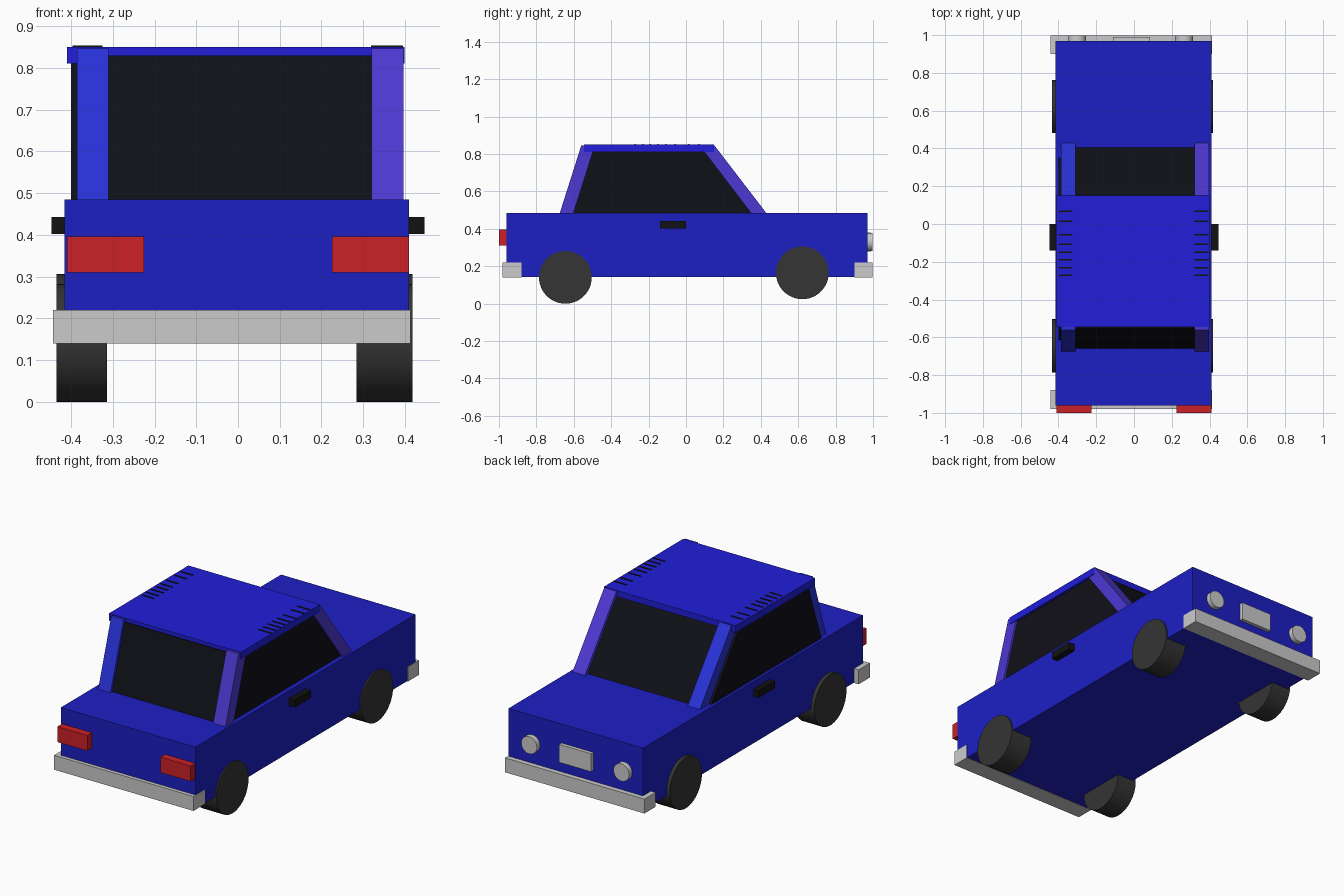
import bpy, bmesh
from math import radians

if "Cube" in bpy.data.objects:
    bpy.data.objects.remove(bpy.data.objects["Cube"])


def material(name, r, g, b):
    m = bpy.data.materials.new(name)
    m.diffuse_color = (r, g, b, 1)
    m.use_nodes = True
    m.node_tree.nodes["Principled BSDF"].inputs["Base Color"].default_value = m.diffuse_color
    return m


BLUE = material("body_blue", 0.012, 0.014, 0.55)
ROOF = material("roof_blue", 0.015, 0.013, 0.7)
PILLAR = material("pillar_blue", 0.022, 0.032, 0.7)
PURPLE = material("pillar_purple", 0.075, 0.04, 0.65)
GLASS = material("dark_glass", 0.005, 0.005, 0.009)
BLACK = material("black", 0.006, 0.006, 0.007)
RUBBER = material("rubber", 0.035, 0.035, 0.035)
RED = material("red", 0.6, 0.015, 0.02)


def prism(name, profile, x0, x1, mat=None):
    """Side profile of (y, z) points extruded from x0 to x1."""
    bm = bmesh.new()
    face = bm.faces.new([bm.verts.new((x0, y, z)) for y, z in profile])
    new = bmesh.ops.extrude_face_region(bm, geom=[face])["geom"]
    for v in new:
        if isinstance(v, bmesh.types.BMVert):
            v.co.x = x1
    bmesh.ops.recalc_face_normals(bm, faces=bm.faces)
    mesh = bpy.data.meshes.new(name)
    bm.to_mesh(mesh)
    bm.free()
    ob = bpy.data.objects.new(name, mesh)
    bpy.context.collection.objects.link(ob)
    if mat:
        mesh.materials.append(mat)
    return ob


def box(name, x, y, z, mat=None):
    return prism(name, [(y[0], z[0]), (y[1], z[0]), (y[1], z[1]), (y[0], z[1])], *x, mat)


def cylinder(name, centre, radius, depth, rotation, mat=None):
    bpy.ops.mesh.primitive_cylinder_add(vertices=48, radius=radius, depth=depth,
                                        location=centre, rotation=rotation)
    ob = bpy.context.object
    ob.name = name
    if mat:
        ob.data.materials.append(mat)
    bpy.ops.object.shade_smooth_by_angle(angle=radians(30))
    return ob


# Lower body
box("body", (-0.415, 0.41), (-0.96, 0.97), (0.142, 0.485), BLUE)

# Bumpers
box("front_bumper", (-0.443, 0.413), (-0.98, -0.88), (0.14, 0.22))
box("rear_bumper", (-0.443, 0.413), (0.90, 0.997), (0.14, 0.22))

# Cabin glass: side windows, then sloping windscreens between the pillars
prism("side_windows", [(-0.62, 0.47), (-0.50, 0.82), (0.10, 0.82), (0.36, 0.47)],
      -0.40, 0.385, GLASS)
prism("windscreens", [(-0.664, 0.47), (-0.55, 0.83), (0.14, 0.83), (0.416, 0.47)],
      -0.33, 0.335, GLASS)

# Roof panel
box("roof", (-0.41, 0.399), (-0.545, 0.15), (0.81, 0.85), ROOF)

# Pillars at the cabin corners
front = [(-0.678, 0.475), (-0.605, 0.475), (-0.487, 0.846), (-0.56, 0.846)]
rear = [(0.437, 0.475), (0.355, 0.475), (0.072, 0.846), (0.152, 0.846)]
for end, profile in (("front", front), ("rear", rear)):
    prism(end + "_pillar_left", profile, -0.386, -0.31, PILLAR)
    prism(end + "_pillar_right", profile, 0.32, 0.396, PURPLE)

# Narrow roof slots
for i, y in enumerate((0.068, 0.015, -0.057, -0.108, -0.15, -0.19, -0.232, -0.272)):
    box(f"roof_slot_left_{i}", (-0.397, -0.325), (y - 0.004, y + 0.004), (0.84, 0.853), BLACK)
    box(f"roof_slot_right_{i}", (0.318, 0.395), (y - 0.004, y + 0.004), (0.84, 0.853), BLACK)

# Wheels
for end, y, z in (("front", -0.645, 0.141), ("rear", 0.622, 0.165)):
    for side, x0, x1 in (("left", -0.435, -0.314), ("right", 0.284, 0.418)):
        cylinder(f"{end}_wheel_{side}", ((x0 + x1) / 2, y, z), 0.141, x1 - x0,
                 (0, radians(90), 0), RUBBER)

# Door handles, red lamps and round lamps on both sides
for side, s in (("left", -1), ("right", 1)):
    box("door_handle_" + side, (s * 0.38, s * 0.447), (-0.14, 0.0), (0.402, 0.443), BLACK)
    box("red_lamp_" + side, (s * 0.225, s * 0.409), (-1.0, -0.94), (0.31, 0.396), RED)
    cylinder("round_lamp_" + side, (s * 0.283 - 0.018, 0.97, 0.33), 0.048, 0.055,
             (radians(90), 0, 0))

# Plate between the round lamps
box("plate", (-0.11, 0.085), (0.95, 0.99), (0.28, 0.38))
